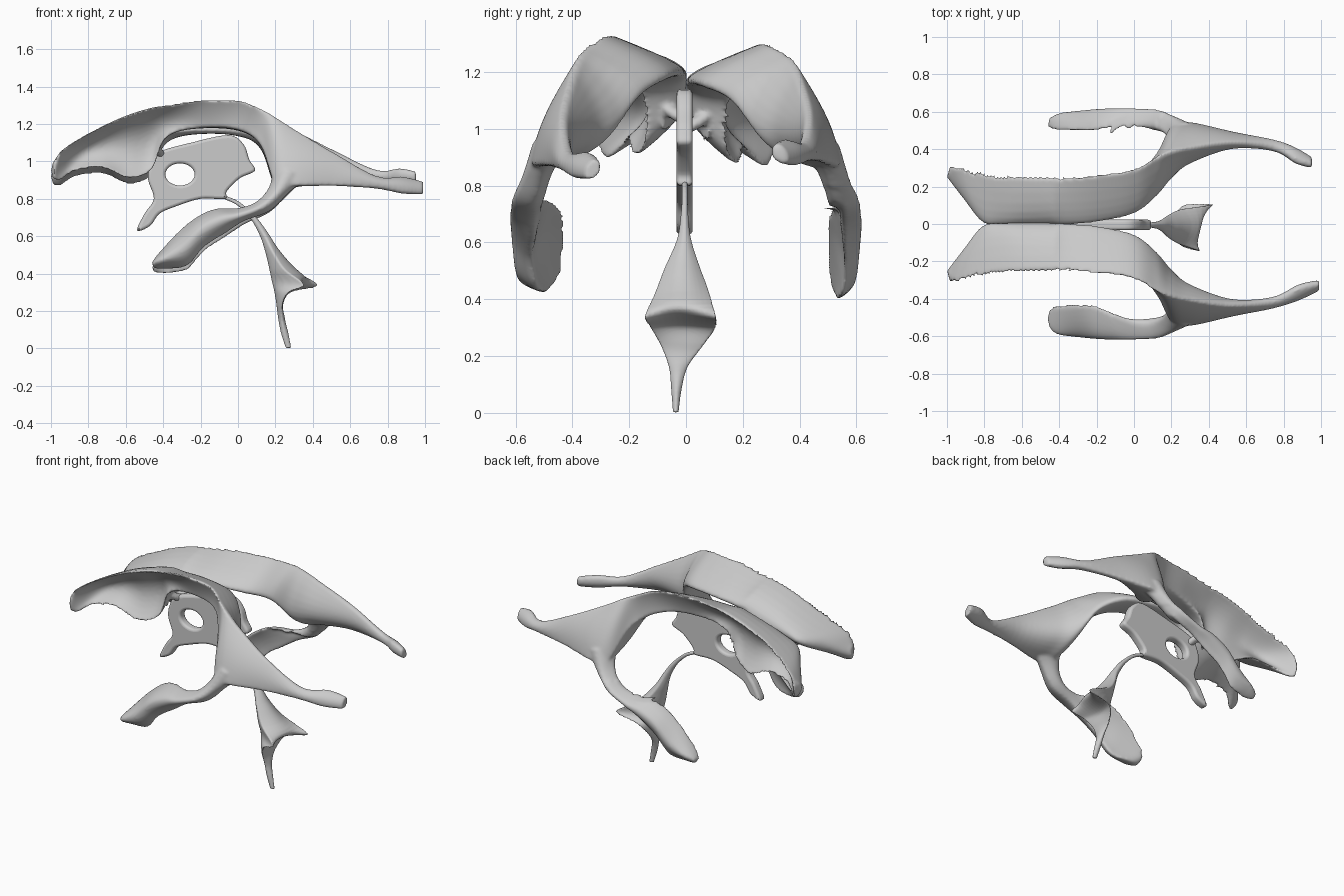
import bpy, bmesh, math
from mathutils import Vector as V


def catmull(pts, n, closed=False):
    """Smooth samples through a list of equal-length tuples."""
    out, k = [], len(pts)
    for i in range(k if closed else k - 1):
        a, b, c, d = [pts[j % k] if closed else pts[max(0, min(k - 1, j))]
                      for j in (i - 1, i, i + 1, i + 2)]
        for s in range(n):
            t = s / n
            out.append([.5 * (2*q + (r - p)*t + (2*p - 5*q + 4*r - s_)*t*t
                        + (3*q - p - 3*r + s_)*t**3) for p, q, r, s_ in zip(a, b, c, d)])
    return out if closed else out + [list(pts[-1])]


def arc(p, m, q, n, tm):
    """Parabola from p to q that passes m at parameter tm."""
    c = (m - p*(1 - tm)**2 - q*tm**2) / (2*tm*(1 - tm))
    return [p*(1 - t)**2 + c*2*t*(1 - t) + q*t*t for t in (i / n for i in range(n + 1))]


def loft(bm, stations, edge, n=6, seg=12):
    """Skin through crescent sections: rim P, middle M, rim Q, fill factor f, blunt rims."""
    rings = []
    for s in catmull(stations, n):
        p, m, q, f = V(s[0:3]), V(s[3:6]), V(s[6:9]), s[9]
        a, b = (m - p).length, (q - m).length
        tm = min(.68, max(.32, a / (a + b + 1e-6)))
        mid = p.lerp(q, tm)
        rim = (mid - m).normalized() * edge / 2
        pts = arc(p - rim, m, q - rim, seg, tm)
        pts += arc(p + rim, m.lerp(mid, f), q + rim, seg, tm)[::-1]
        rings.append([bm.verts.new(v) for v in pts])
    k = len(rings[0])
    for r0, r1 in zip(rings, rings[1:]):
        for i in range(k):
            bm.faces.new((r0[i], r0[(i+1) % k], r1[(i+1) % k], r1[i]))
    bm.faces.new(rings[0])
    bm.faces.new(rings[-1][::-1])


def tube(bm, path, r):
    """Rounded lobe along a path, r wide."""
    loft(bm, [(x, y, z + r, x - r, y - r*.6, z, x, y, z - r, 2) for x, y, z in path], r)


def finish(bm, name, voxel, smooth):
    bmesh.ops.recalc_face_normals(bm, faces=bm.faces)
    me = bpy.data.meshes.new(name)
    bm.to_mesh(me)
    bm.free()
    ob = bpy.data.objects.new(name, me)
    bpy.context.collection.objects.link(ob)
    r = ob.modifiers.new("merge", 'REMESH')
    r.mode, r.voxel_size, r.use_smooth_shade = 'VOXEL', voxel, True
    s = ob.modifiers.new("soften", 'SMOOTH')
    s.factor, s.iterations = .5, smooth


# Lateral chamber, front horn to back horn: xP, yP, zP, xM, yM, zM, yQ, zQ, fill
BODY = [
    (-.99, .285, .99, -1.0, .25, .95, .28, .91, 1.6),
    (-.95, .30, 1.05, -.91, .135, 1.03, .27, .90, .9),
    (-.87, .285, 1.11, -.81, .01, 1.07, .22, .95, .65),
    (-.72, .255, 1.19, -.71, -.005, 1.10, .20, .965, .6),
    (-.58, .25, 1.25, -.58, -.005, 1.14, .18, .91, .6),
    (-.46, .245, 1.285, -.46, -.005, 1.17, .14, .96, .6),
    (-.38, .245, 1.30, -.38, .0, 1.18, .15, 1.13, .8),
    (-.20, .255, 1.325, -.20, .015, 1.19, .18, 1.18, 1.0),
    (.00, .285, 1.325, .00, .06, 1.18, .24, 1.17, 1.0),
    (.12, .35, 1.28, .12, .15, 1.13, .37, 1.09, 1.0),
    (.20, .38, 1.235, .20, .245, 1.02, .515, .88, 1.15),
    (.30, .40, 1.17, .30, .33, .97, .535, .87, 1.25),
    (.52, .43, 1.04, .52, .405, .94, .485, .87, 1.5),
    (.74, .41, .92, .74, .39, .885, .435, .855, 1.9),
    (.88, .34, .915, .88, .325, .87, .395, .83, 1.9),
    (.99, .315, .89, .99, .30, .855, .345, .825, 1.8)]

# Lower horn, sweeping down and forward: P, M, Q, fill
HORN = [
    (.19, .40, .99, .27, .54, .95, .38, .47, .92, 1.4),
    (.17, .48, .87, .21, .575, .84, .28, .51, .84, 1.4),
    (.10, .53, .785, .13, .61, .76, .17, .54, .735, 1.5),
    (.00, .53, .75, .01, .62, .71, .03, .54, .68, 1.3),
    (-.12, .48, .745, -.09, .62, .68, -.07, .54, .615, 1.0),
    (-.22, .44, .70, -.20, .615, .62, -.18, .55, .545, .9),
    (-.32, .44, .62, -.30, .605, .52, -.27, .53, .445, .9),
    (-.43, .45, .50, -.41, .59, .47, -.38, .50, .425, 1.0),
    (-.46, .48, .455, -.455, .55, .45, -.45, .52, .43, 1.3)]

for side, name in ((-1, "lateral_chamber_near"), (1, "lateral_chamber_far")):
    bm = bmesh.new()
    loft(bm, [(a, b, c, d, e, f, a, g, h, k) for a, b, c, d, e, f, g, h, k in BODY], .022)
    loft(bm, HORN, .022)
    # short channel to the middle plate and the lobe hanging beside it
    tube(bm, [(-.41, -.01, 1.03), (-.43, .05, 1.06), (-.46, .09, 1.10)], .024)
    tube(bm, [(-.46, .05, 1.14), (-.455, .065, 1.06), (-.46, .07, .97 - .05*side)], .028)
    for v in bm.verts:
        x, y, z = v.co
        if side > 0:  # far side sits lower, with a thinner lower horn
            if z < .74 and y < .58:
                v.co.y = .58 - (.58 - y) * .55
            v.co.z += .085 * max(x, 0) - (.03 if z > .8 else .022)
            if x > .8:
                v.co.x = .8 + (x - .8) * .8
        v.co.y *= side
    finish(bm, name, .009, 6)

# Middle plate with an oval hole
OUTLINE = [(-.47, .98), (-.42, 1.05), (-.25, 1.10), (-.05, 1.14), (.03, 1.09), (.06, 1.01),
           (.09, .95), (.01, .91), (-.06, .84), (-.07, .80), (-.20, .80), (-.33, .76),
           (-.42, .72), (-.47, .655), (-.54, .63), (-.50, .72), (-.45, .80), (-.48, .90)]
hole = [(-.31 + .078*math.cos(a), .93 + .059*math.sin(a))
        for a in (i * math.tau / 32 for i in range(32))]
cu = bpy.data.curves.new("middle_plate", 'CURVE')
cu.dimensions, cu.fill_mode = '2D', 'BOTH'
for pts in (catmull(OUTLINE, 5, True), hole):
    sp = cu.splines.new('POLY')
    sp.points.add(len(pts) - 1)
    for p, (x, z) in zip(sp.points, pts):
        p.co = (x, z, 0, 1)
    sp.use_cyclic_u = True
cu.extrude, cu.bevel_depth, cu.bevel_resolution, cu.offset = .012, .016, 3, -.016
plate = bpy.data.objects.new("middle_plate", cu)
plate.rotation_euler.x = math.pi / 2
plate.location.y = -.005
bpy.context.collection.objects.link(plate)

# Rear chamber: thin duct widening into a winged canopy, then a narrow tail
REAR = [
    (-.08, -.014, .81, -.08, -.005, .80, -.08, .006, .81, 2),
    (.00, -.014, .775, -.005, -.005, .765, .00, .006, .775, 2),
    (.08, -.018, .70, .065, -.006, .695, .08, .008, .70, 2),
    (.14, -.032, .61, .118, -.01, .60, .14, .018, .61, 1.9),
    (.19, -.075, .51, .150, -.015, .50, .19, .05, .51, 1.9),
    (.25, -.11, .42, .168, -.02, .42, .26, .08, .43, 1.6),
    (.35, -.145, .34, .180, -.02, .36, .425, .105, .34, .75),
    (.27, -.125, .30, .195, -.02, .30, .28, .105, .30, .7),
    (.235, -.09, .24, .205, -.025, .24, .235, .055, .23, 1.2),
    (.235, -.06, .16, .215, -.03, .16, .235, .005, .16, 1.8),
    (.25, -.052, .08, .230, -.035, .08, .25, -.016, .08, 2),
    (.27, -.046, .002, .255, -.036, .002, .27, -.026, .002, 2)]
bm = bmesh.new()
loft(bm, REAR, .009)
finish(bm, "rear_chamber", .0045, 4)
